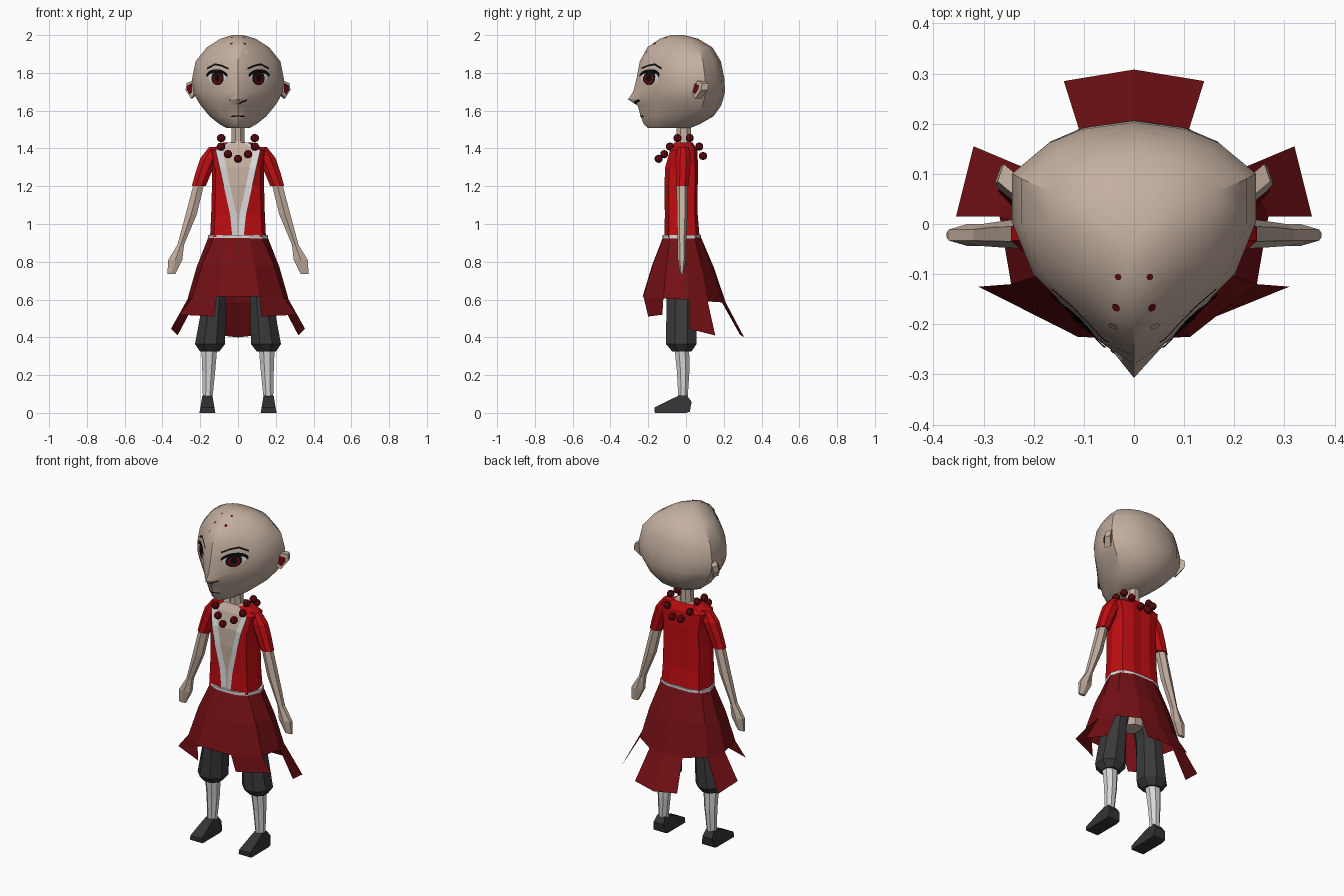
import bpy, bmesh, math
from mathutils import Vector
from mathutils.bvhtree import BVHTree

if "Cube" in bpy.data.objects:
    bpy.data.objects.remove(bpy.data.objects["Cube"])


def mat(name, r, g, b):
    m = bpy.data.materials.new(name)
    m.diffuse_color = (r, g, b, 1)
    m.use_nodes = True
    m.node_tree.nodes["Principled BSDF"].inputs["Base Color"].default_value = m.diffuse_color
    return m


SKIN = mat("skin", .55, .43, .35)
RED = mat("shirt_red", .52, .004, .006)
DARK_RED = mat("skirt_red", .17, .005, .007)
WHITE = mat("cloth_white", .68, .68, .68)
TROUSER = mat("trouser_grey", .042, .042, .042)
BOOT = mat("boot_grey", .034, .034, .036)
BEAD = mat("bead_red", .13, .003, .005)
BLACK = mat("ink_black", .003, .003, .003)
MARK = mat("pale_mark", .6, .42, .36)


def make(name, verts, faces, mats, indices=None, smooth=None, recalc=True):
    me = bpy.data.meshes.new(name)
    me.from_pydata([tuple(v) for v in verts], [], faces)
    for m in mats:
        me.materials.append(m)
    if indices:
        me.polygons.foreach_set("material_index", indices)
    if recalc:
        bm = bmesh.new()
        bm.from_mesh(me)
        bmesh.ops.recalc_face_normals(bm, faces=bm.faces)
        bm.to_mesh(me)
        bm.free()
    if smooth:
        me.shade_smooth()
        me.set_sharp_from_angle(angle=math.radians(smooth))
    ob = bpy.data.objects.new(name, me)
    bpy.context.collection.objects.link(ob)
    return ob


def loft(name, rings, mats, rule=lambda j, n: 0, caps=True, smooth=None):
    """Skin a list of equal-length rings; rule picks the material per column."""
    n = len(rings[0])
    faces, idx = [], []
    for i in range(len(rings) - 1):
        for j in range(n):
            k = (j + 1) % n
            faces.append((i*n + j, i*n + k, (i+1)*n + k, (i+1)*n + j))
            idx.append(rule(j, n))
    if caps:
        faces += [tuple(range(n))[::-1], tuple(range((len(rings)-1)*n, len(rings)*n))]
        idx += [0, 0]
    return make(name, [v for r in rings for v in r], faces, mats, idx, smooth)


def full(half):
    """Mirror half a ring (front to back) across x."""
    return half + [(-x, y, z) for x, y, z in half[-2:0:-1]]


def tube(name, rings, m, n=8, s=1, smooth=None):
    """Limb made of horizontal ellipses (x, y, z, rx, ry)."""
    turn = math.pi / n
    return loft(name, [[(s*(x + rx*math.cos(turn + 2*math.pi*j/n)),
                         y + ry*math.sin(turn + 2*math.pi*j/n), z) for j in range(n)]
                       for x, y, z, rx, ry in rings], [m], smooth=smooth)


# Head: rings of (z, half width, front, back, extra nose length)
plan = [(0, 0), (.25, .05), (.54, .2), (.83, .35), (1, .57), (1, .78), (.7, .91), (.42, .97), (0, 1)]
head_rows = [(1.507, .06, -.2, .02, 0), (1.53, .1, -.225, .075, 0), (1.57, .15, -.24, .145, 0),
             (1.625, .195, -.255, .185, 0), (1.66, .218, -.262, .197, .045),
             (1.70, .238, -.265, .207, .015), (1.77, .243, -.262, .203, 0),
             (1.86, .225, -.245, .185, 0), (1.935, .165, -.205, .14, 0),
             (1.98, .095, -.14, .065, 0), (2.0, .03, -.08, -.01, 0)]
rings = []
for z, w, f, b, nose in head_rows:
    half = [(u*w, f + t*(b - f), z) for u, t in plan]
    half[0] = (0, f - nose, z)
    rings.append(full(half))
head = loft("head", rings, [SKIN], smooth=28)
bm = bmesh.new()
bm.from_mesh(head.data)
bmesh.ops.triangulate(bm, faces=bm.faces)
surface = BVHTree.FromBMesh(bm)
bm.free()


def decal(name, upper, lower, m, lift, rows=4):
    """Thin plate between two (x, z) lines, laid on the front of the head."""
    n, verts, faces = len(upper), [], []
    for r in range(rows + 1):
        for (xa, za), (xb, zb) in zip(upper, lower):
            t = r / rows
            hit, nor, _, _ = surface.ray_cast(Vector((xa + (xb-xa)*t, -1, za + (zb-za)*t)), Vector((0, 1, 0)))
            verts.append(hit + nor*lift)
    for r in range(rows):
        for j in range(n - 1):
            faces.append((r*n + j, (r+1)*n + j, (r+1)*n + j + 1, r*n + j + 1))
    ob = make(name, verts, faces, [m], recalc=False)
    if sum(p.normal.y for p in ob.data.polygons) > 0:
        ob.data.flip_normals()


def arc(cx, cz, rx, rz, n=12):
    return [(cx - rx*math.cos(math.pi*j/n), cz + rz*math.sin(math.pi*j/n)) for j in range(n + 1)]


def line(points, w, n=6):
    pts = []
    for (x0, z0), (x1, z1) in zip(points, points[1:]):
        pts += [(x0 + (x1-x0)*j/n, z0 + (z1-z0)*j/n) for j in range(n)]
    pts.append(points[-1])
    return [(x, z + w/2) for x, z in pts], [(x, z - w/2) for x, z in pts]


def dot(name, place, r, m):
    hit, nor, _, _ = surface.find_nearest(Vector(place))
    a = nor.orthogonal().normalized()
    b = nor.cross(a)
    make(name, [hit + nor*.003 + r*(a*math.cos(k*math.pi/4) + b*math.sin(k*math.pi/4))
                for k in range(8)], [tuple(range(8))], [m], recalc=False)


# Face: eyes, brows, nostrils, mouth
for s, side in ((1, "left"), (-1, "right")):
    def ellipse(part, cx, cz, rx, up, down, m, lift):
        decal(f"{part}_{side}", arc(s*cx, cz, rx, up), arc(s*cx, cz, rx, -down), m, lift)
    ellipse("eye_white", .108, 1.772, .046, .032, .03, WHITE, .002)
    ellipse("iris_rim", .106, 1.772, .033, .034, .037, BLACK, .0035)
    ellipse("iris", .106, 1.768, .026, .026, .029, BEAD, .005)
    ellipse("pupil", .106, 1.772, .013, .02, .018, BLACK, .0065)
    decal(f"eyelid_{side}", [(x, z + .006) for x, z in arc(s*.108, 1.778, .055, .034)],
          arc(s*.108, 1.775, .05, .024), BLACK, .008, 2)
    decal(f"brow_{side}", *line([(s*.05, 1.822), (s*.085, 1.838), (s*.12, 1.845), (s*.162, 1.822)], .01),
          BLACK, .003, 1)
    decal(f"nostril_{side}", *line([(s*.004, 1.638), (s*.02, 1.648), (s*.045, 1.657)], .008), BLACK, .003, 1)
    # Ear with red inside
    ear = [(.23, .03, 1.69), (.25, .05, 1.665), (.278, .08, 1.71), (.272, .085, 1.745), (.23, .05, 1.765)]
    back = [(x - .012, y + .035, z) for x, y, z in ear]
    loft(f"ear_{side}", [[(s*x, y, z) for x, y, z in r] for r in (ear, back)], [SKIN])
    c = sum((Vector(p) for p in ear), Vector()) / 5
    inner = [c + (Vector(p) - c)*.6 + Vector((.004, -.006, 0)) for p in ear]
    make(f"ear_inside_{side}", [(s*v.x, v.y, v.z) for v in inner],
         [(0, 1, 2, 3, 4) if s > 0 else (4, 3, 2, 1, 0)], [BEAD], recalc=False)
    # Forehead marks
    dot(f"top_mark_{side}", (s*.031, -.105, 1.985), .007, BEAD)
    dot(f"middle_mark_{side}", (s*.039, -.17, 1.96), .009, BEAD)
    dot(f"lower_mark_{side}", (s*.044, -.21, 1.915), .011, MARK)
decal("mouth", *line([(-.036, 1.57), (0, 1.573), (.036, 1.57)], .007), BLACK, .003, 1)

# Neck
tube("neck", [(0, -.015, 1.38, .05, .05), (0, -.012, 1.44, .038, .042), (0, -.012, 1.54, .035, .042)], SKIN, 8)

# Shirt with open collar: (z, half width, front, back, skin edge, lapel edge)
rings = []
for z, w, f, b, inner, outer in [(.93, .148, -.115, .072, .003, .03), (1.05, .142, -.112, .062, .008, .042),
                                 (1.2, .138, -.115, .062, .042, .075), (1.3, .138, -.11, .064, .062, .097),
                                 (1.39, .155, -.085, .06, .083, .118), (1.432, .07, -.062, .035, .035, .05)]:
    rings.append(full([(0, f + .006, z), (inner, f + .006, z), (outer, f, z), (w*.86, f*.8, z),
                       (w, -.02, z), (w*.85, b*.75, z), (w*.4, b, z), (0, b*.93, z)]))
loft("shirt", rings, [SKIN, WHITE, RED], lambda j, n: min(j, n - 1 - j, 2))

# Skirt half rings, front to back
waist = [(0, -.12, .935), (.06, -.117, .935), (.125, -.085, .935), (.155, -.01, .935),
         (.135, .045, .935), (.07, .075, .935), (0, .077, .935)]
hem = [(0, -.23, .615), (.112, -.225, .615), (.245, -.12, .605), (.268, .015, .6),
       (.225, .115, .59), (.11, .19, .585), (0, .21, .585)]
middle = [tuple(a + (b - a)*t for a, b, t in zip(p, q, (.56, .54, .48))) for p, q in zip(waist, hem)]
loft("skirt", [full(waist), full(middle), full(hem)], [DARK_RED], caps=False)
for s, side in ((1, "left"), (-1, "right")):
    for part, a, b, c, d in [("front", hem[1], hem[2], (.31, -.125, .52), (.125, -.2, .51)),
                             ("side", hem[3], hem[4], (.32, .155, .41), (.355, .015, .445)),
                             ("back", hem[5], hem[6], (0, .308, .4), (.14, .285, .415))]:
        quad = (0, 1, 2, 3) if s > 0 else (3, 2, 1, 0)
        make(f"skirt_{part}_flap_{side}", [(s*x, y, z) for x, y, z in (a, b, c, d)],
             [quad[::-1]], [DARK_RED], recalc=False)

# Waist sash
loft("sash", [full([(x*1.03, y*1.03, z) for x, y, _ in waist]) for z in (.924, .942)], [WHITE])
# Hips
tube("hips", [(0, -.02, .65, .05, .06), (0, -.02, .75, .13, .09), (0, -.02, .92, .13, .08)], SKIN, 8)

for s, side in ((1, "left"), (-1, "right")):
    # Arms
    tube(f"sleeve_{side}", [(.125, -.015, 1.408, .03, .03), (.152, -.015, 1.35, .05, .043),
                            (.18, -.017, 1.28, .046, .04), (.208, -.02, 1.2, .04, .036)], RED, 8, s)
    tube(f"arm_{side}", [(.205, -.02, 1.22, .032, .03), (.248, -.02, 1.05, .034, .028),
                         (.303, -.022, .89, .02, .022), (.332, -.022, .81, .043, .022),
                         (.353, -.022, .735, .024, .009)], SKIN, 6, s)
    # Legs
    tube(f"trouser_{side}", [(.075, -.02, .8, .07, .075), (.122, -.024, .62, .063, .085),
                             (.148, -.025, .365, .086, .088), (.15, -.022, .325, .055, .055)], TROUSER, 8, s)
    tube(f"shin_{side}", [(.152, -.022, .34, .045, .042), (.155, -.015, .22, .037, .036),
                          (.161, -.016, .07, .027, .026)], WHITE, 8, s)
    # Boot: side outline widened towards the sole
    outline = [(.005, .092), (.03, .058), (.02, .006), (0, 0), (-.165, 0), (-.168, .028), (-.08, .072), (-.035, .092)]
    loft(f"boot_{side}", [[(s*(.162 + e*(.042 - z*.17)), y, z) for y, z in outline] for e in (-1, 1)], [BOOT])

# Necklace
half = [(0, -.145, 1.345), (.053, -.115, 1.37), (.09, -.085, 1.41), (.09, -.045, 1.455),
        (.088, .02, 1.455), (.075, .07, 1.41), (.028, .09, 1.36)]
for i, p in enumerate(half + [(-x, y, z) for x, y, z in half[1:]]):
    bm = bmesh.new()
    bmesh.ops.create_uvsphere(bm, u_segments=8, v_segments=5, radius=.022)
    me = bpy.data.meshes.new("bead")
    bm.to_mesh(me)
    bm.free()
    me.materials.append(BEAD)
    ob = bpy.data.objects.new(f"bead_{i}", me)
    ob.location = p
    bpy.context.collection.objects.link(ob)
